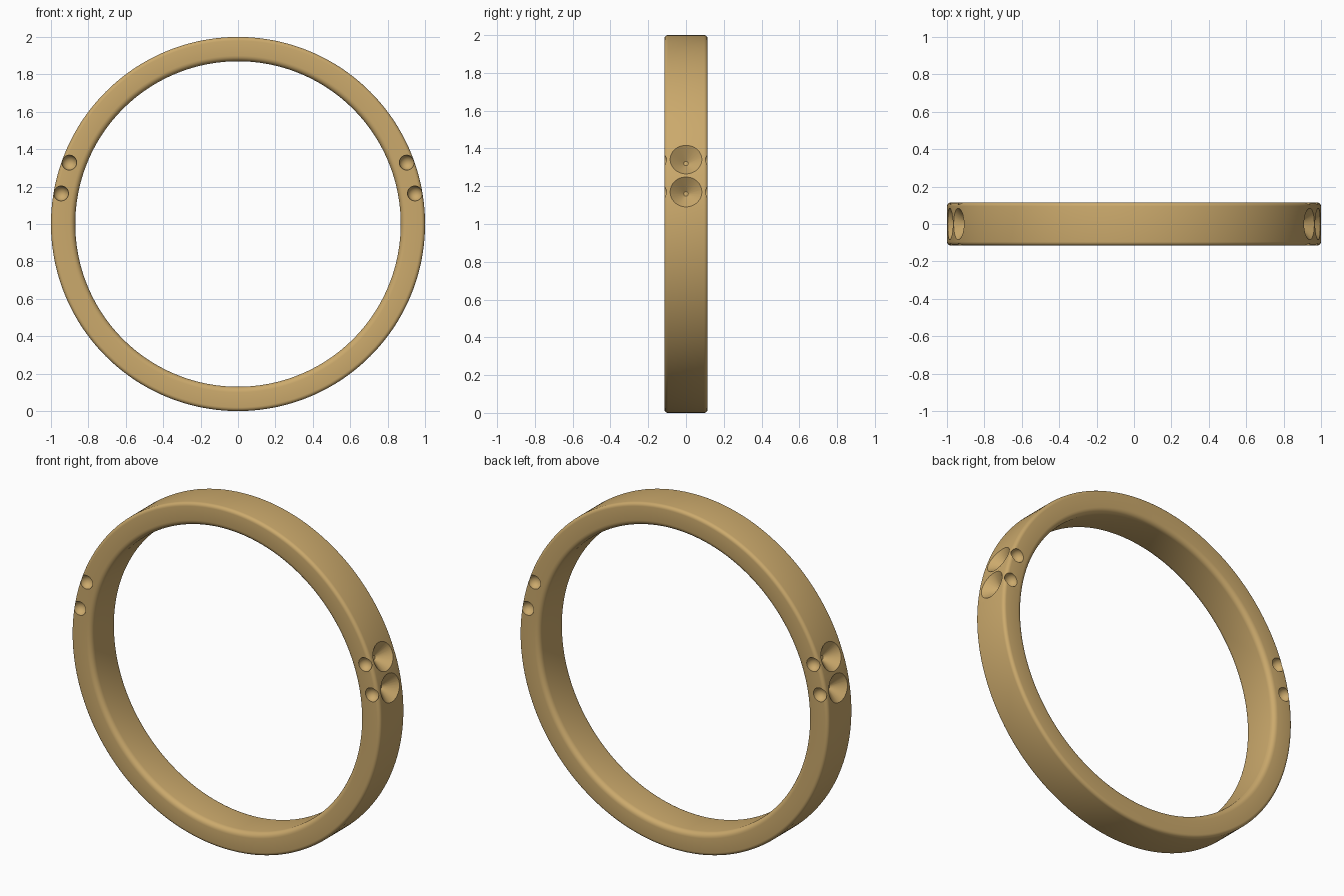
import bpy, bmesh
from math import sin, cos, pi, radians
from mathutils import Matrix, Vector

if "Cube" in bpy.data.objects:
    bpy.data.objects.remove(bpy.data.objects["Cube"])

SEGS = 240
HALF = 0.115
CENTRE = Vector((0, 0, 1))


def new_object(name, bm):
    bmesh.ops.recalc_face_normals(bm, faces=bm.faces[:])
    me = bpy.data.meshes.new(name)
    bm.to_mesh(me)
    bm.free()
    ob = bpy.data.objects.new(name, me)
    bpy.context.collection.objects.link(ob)
    return ob


def corner(r, y, rad, start):
    """Rounded profile corner as (radius, y) points."""
    return [(r + rad * cos(start + i * pi / 10), y + rad * sin(start + i * pi / 10))
            for i in range(6)]


# Band: rounded rectangular profile swept round the y axis
b_out, b_in = 0.02, 0.03
profile = (corner(1 - b_out, HALF - b_out, b_out, 0)
           + corner(0.87 + b_in, HALF - b_in, b_in, pi / 2)
           + corner(0.87 + b_in, -HALF + b_in, b_in, pi)
           + corner(1 - b_out, -HALF + b_out, b_out, 3 * pi / 2))
bm = bmesh.new()
rings = []
for k in range(SEGS):
    a = 2 * pi * k / SEGS
    rings.append([bm.verts.new((r * cos(a), y, 1 + r * sin(a))) for r, y in profile])
n = len(profile)
for k in range(SEGS):
    p, q = rings[k], rings[(k + 1) % SEGS]
    for i in range(n):
        j = (i + 1) % n
        bm.faces.new((p[i], p[j], q[j], q[i]))
band = new_object("ring_band", bm)

# Cutters: conical stone seats on the rim, round dimples on both side faces
bm = bmesh.new()
for angle in (9.8, 20, 160, 170.2):
    a = radians(angle)
    d = Vector((cos(a), 0, sin(a)))
    turn = d.to_track_quat('Z', 'Y').to_matrix().to_4x4()
    slope = (0.084 - 0.012) / 0.065
    bmesh.ops.create_cone(bm, cap_ends=True, segments=48, radius1=0.012,
                          radius2=0.012 + slope * 0.075, depth=0.075,
                          matrix=Matrix.Translation(CENTRE + d * (0.935 + 0.0375)) @ turn)
    for s in (-1, 1):
        pos = CENTRE + d * 0.96 + Vector((0, s * HALF, 0))
        bmesh.ops.create_uvsphere(bm, u_segments=32, v_segments=16, radius=0.04,
                                  matrix=Matrix.Translation(pos))
cutter = new_object("seat_cutters", bm)
cutter.hide_render = True

# Cut the seats, then bake the result
mod = band.modifiers.new("seats", 'BOOLEAN')
mod.operation = 'DIFFERENCE'
mod.solver = 'EXACT'
mod.use_self = True
mod.object = cutter
bpy.context.view_layer.objects.active = band
band.select_set(True)
bpy.ops.object.modifier_apply(modifier=mod.name)
bpy.data.objects.remove(cutter)
bpy.ops.object.shade_smooth_by_angle(angle=radians(30))

# Gold finish
gold = bpy.data.materials.new("gold")
gold.diffuse_color = (0.6, 0.4, 0.15, 1)
gold.use_nodes = True
gold.node_tree.nodes["Principled BSDF"].inputs["Base Color"].default_value = gold.diffuse_color
band.data.materials.clear()
band.data.materials.append(gold)
